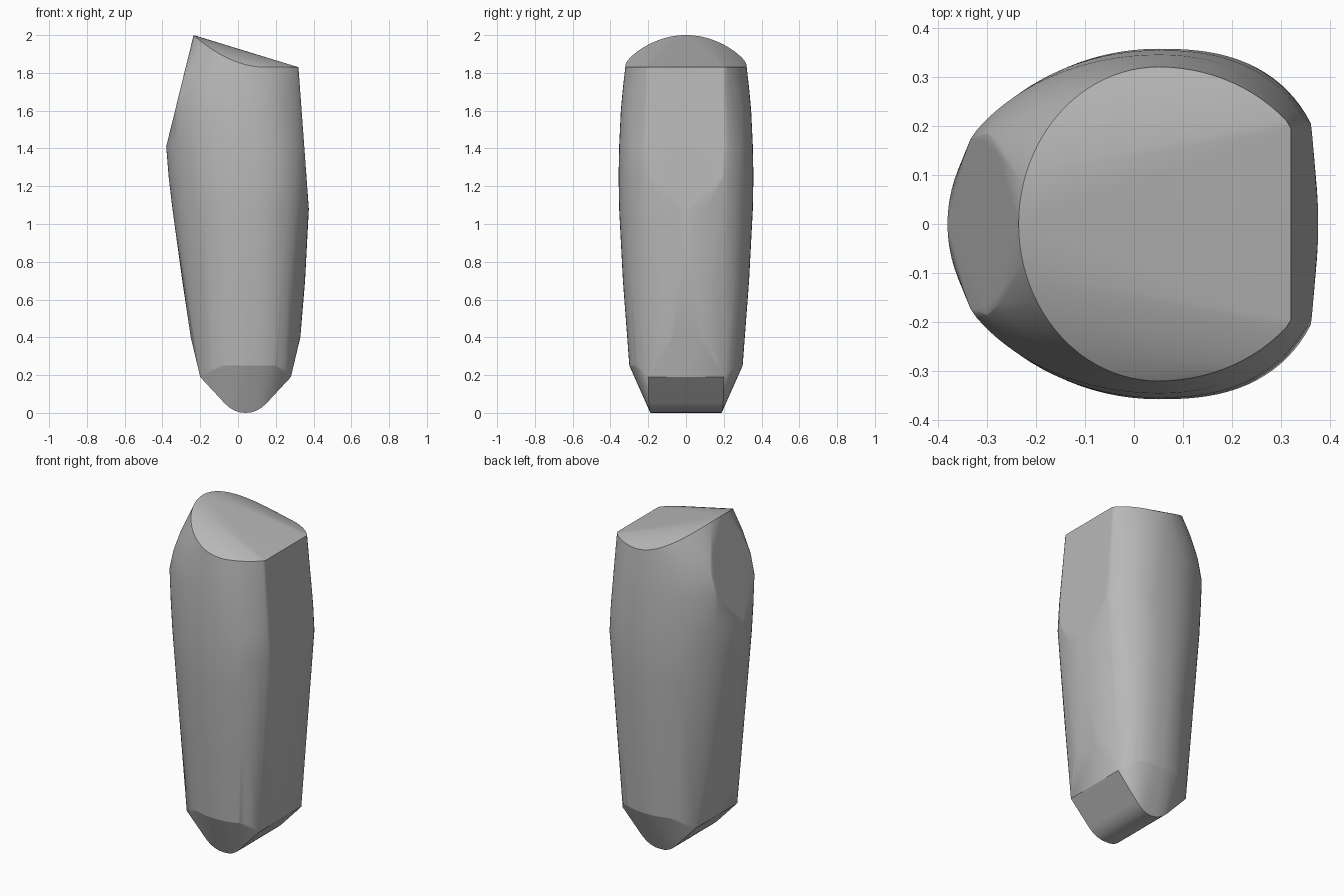
import bpy
import bmesh
import math

cube = bpy.data.objects.get("Cube")
if cube:
    bpy.data.objects.remove(cube, do_unlink=True)

CENTRE = 0.05
COLUMNS = 96

# Sections: height, half depth, reach to -x, reach to +x, roundness of +x side
SECTIONS = [
    (0.25, 0.300, 0.320, 0.273, 2.5),
    (0.40, 0.312, 0.303, 0.283, 2.5),
    (0.70, 0.334, 0.345, 0.305, 2.5),
    (1.08, 0.354, 0.397, 0.325, 2.5),
    (1.25, 0.357, 0.417, 0.348, 2.5),
    (1.41, 0.354, 0.430, 0.345, 2.4),
    (1.60, 0.345, 0.445, 0.338, 2.2),
    (1.72, 0.334, 0.420, 0.340, 2.1),
    (1.83, 0.320, 0.370, 0.346, 2.0),
]


def flat_limits(z):
    """x limits set by the flat facets at both ends."""
    low = max(-0.20 - 0.238 * (z - 0.19), -0.38 + 0.246 * (z - 1.41))
    high = min(0.28 + 0.238 * (z - 0.19), 0.375 - 0.0733 * (z - 1.08))
    return low, high


def outline(depth, back, front, power):
    """Rounded closed outline with a different curve on each side."""
    points = []
    for i in range(COLUMNS):
        angle = 2 * math.pi * i / COLUMNS
        c, s = math.cos(angle), math.sin(angle)
        p, reach = (power, front) if c > 0 else (2, back)
        x = CENTRE + math.copysign(reach * abs(c) ** (2 / p), c)
        y = math.copysign(depth * abs(s) ** (2 / p), s)
        points.append((x, y))
    return points


points = []

# Body sections, trimmed by the end facets
for z, depth, back, front, power in SECTIONS:
    low, high = flat_limits(z)
    points += [(min(max(x, low), high), y, z)
               for x, y in outline(depth, back, front, power)]

# Top rim rising in a curve to the peak
for x, y in outline(0.32, 0.285, 0.346, 2):
    rise = max(0.0, (0.15 - x) / 0.385)
    points.append((min(x, 0.32), y, 1.83 + 0.17 * rise ** 2))

# Lower wedge with a rounded keel
KEEL = [(0.24, 0.19, 0.2), (0.11, 0.05, 0.197), (0.085, 0.028, 0.195),
        (0.058, 0.012, 0.192), (0.03, 0.003, 0.19), (0, 0, 0.188)]
for half, z, depth in KEEL:
    for side in (-1, 1):
        for end in (-1, 1):
            points.append((0.04 + side * half, end * depth, z))

# Convex skin around all the profiles
bm = bmesh.new()
for p in points:
    bm.verts.new(p)
bmesh.ops.remove_doubles(bm, verts=bm.verts[:], dist=0.0005)
bmesh.ops.convex_hull(bm, input=bm.verts[:])
loose = [v for v in bm.verts if not v.link_faces]
bmesh.ops.delete(bm, geom=loose, context='VERTS')
bmesh.ops.dissolve_limit(bm, angle_limit=math.radians(0.5),
                         verts=bm.verts[:], edges=bm.edges[:])
bmesh.ops.recalc_face_normals(bm, faces=bm.faces[:])
mesh = bpy.data.meshes.new("faceted_body")
bm.to_mesh(mesh)
bm.free()

body = bpy.data.objects.new("faceted_body", mesh)
bpy.context.collection.objects.link(body)

# Plain grey material
grey = bpy.data.materials.new("plain_grey")
grey.use_nodes = True
colour = (0.48, 0.48, 0.48, 1)
grey.diffuse_color = colour
grey.node_tree.nodes["Principled BSDF"].inputs["Base Color"].default_value = colour
mesh.materials.append(grey)

# Smooth sides with crisp facet edges
bpy.ops.object.select_all(action='DESELECT')
body.select_set(True)
bpy.context.view_layer.objects.active = body
bpy.ops.object.shade_smooth_by_angle(angle=math.radians(14))
normals = body.modifiers.new("weighted_normals", 'WEIGHTED_NORMAL')
normals.keep_sharp = True
